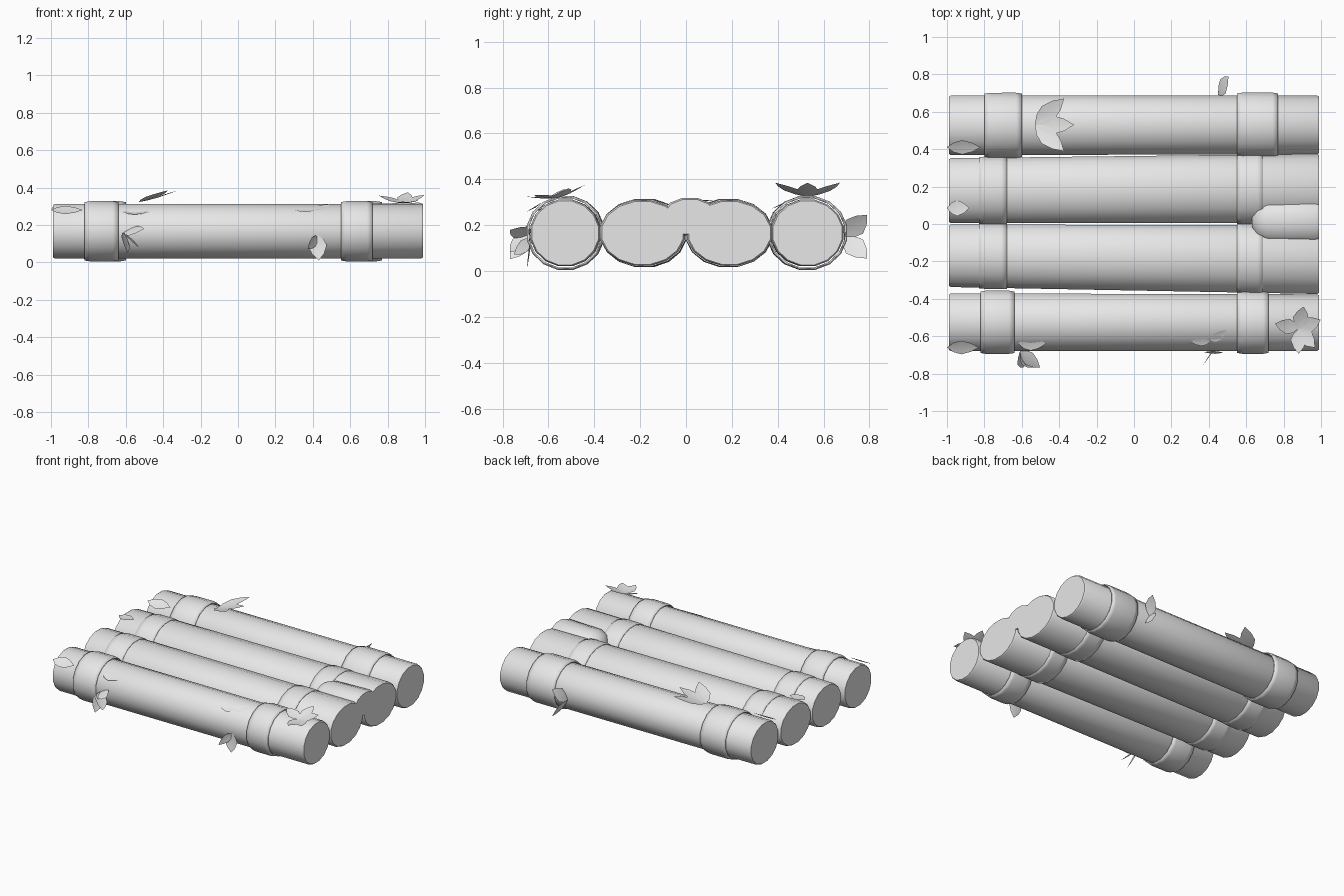
import bpy, bmesh, math
from mathutils import Vector

if "Cube" in bpy.data.objects:
    bpy.data.objects.remove(bpy.data.objects["Cube"])

grey = bpy.data.materials.new("plain grey")
grey.diffuse_color = (0.8, 0.8, 0.8, 1)
grey.use_nodes = True
grey.node_tree.nodes["Principled BSDF"].inputs["Base Color"].default_value = grey.diffuse_color


def finish(name, bm, angle=40):
    me = bpy.data.meshes.new(name)
    bm.to_mesh(me)
    bm.free()
    ob = bpy.data.objects.new(name, me)
    bpy.context.collection.objects.link(ob)
    me.materials.append(grey)
    bpy.ops.object.select_all(action='DESELECT')
    ob.select_set(True)
    bpy.context.view_layer.objects.active = ob
    bpy.ops.object.shade_smooth_by_angle(angle=math.radians(angle))
    return ob


def tube(name, stations, caps=True, n=16):
    """Loft ellipses along x; each station is (x, centre y, centre z, ry, rz)."""
    bm = bmesh.new()
    rings = []
    for x, cy, cz, ry, rz in stations:
        ring = []
        for i in range(n):
            a = 2 * math.pi * (i + 0.5) / n
            ring.append(bm.verts.new((x, cy + ry * math.cos(a), cz + rz * math.sin(a))))
        rings.append(ring)
    for r, s in zip(rings, rings[1:]):
        for i in range(n):
            j = (i + 1) % n
            bm.faces.new((r[i], r[j], s[j], s[i]))
    if caps:
        bm.faces.new(rings[0])
        bm.faces.new(rings[-1])
    bmesh.ops.recalc_face_normals(bm, faces=bm.faces)
    return finish(name, bm)


def banded_log(name, left, right, rz, left_band, right_band, grow):
    """Tapered log from (y, ry) at the left to (y, ry) at the right, with two wraps."""
    def at(x, k=1.0, g=0.0):
        t = (x + 1) / 2
        y = left[0] + (right[0] - left[0]) * t
        r = left[1] + (right[1] - left[1]) * t
        return (x, y, 0.166, r * k + g, rz * k + g)
    tube(name, [at(-0.99, 0.96), at(-0.98), at(0.98), at(0.99, 0.96)])
    for side, (a, b) in (("left", left_band), ("right", right_band)):
        band = tube(f"{name}_{side}_band",
                    [at(a, 1, grow * 0.7), at(a + 0.03, 1, grow),
                     at(b - 0.03, 1, grow), at(b, 1, grow * 0.7)], caps=False)
        band.modifiers.new("thickness", 'SOLIDIFY').thickness = 0.006


# Four logs side by side
banded_log("back_log", (0.527, 0.162), (0.53, 0.16), 0.148, (-0.80, -0.60), (0.55, 0.77), 0.016)
banded_log("inner_back_log", (0.178, 0.177), (0.19, 0.189), 0.145, (-0.83, -0.68), (0.55, 0.69), 0.006)
banded_log("inner_front_log", (-0.17, 0.17), (-0.19, 0.188), 0.145, (-0.83, -0.68), (0.55, 0.69), 0.006)
banded_log("front_log", (-0.525, 0.157), (-0.527, 0.154), 0.148, (-0.82, -0.64), (0.55, 0.72), 0.016)

# Short log stub lying in the middle groove
STUB = ((0.63, 0.25), (0.66, 0.7), (0.71, 0.93), (0.97, 1.0), (0.99, 0.92))
tube("log_stub", [(x, 0.017, 0.237, 0.125 * k, 0.085 * k) for x, k in STUB], n=12)


def leaf(name, b, d, width, facing):
    """Pointed leaf folded along its middle vein."""
    side = d.cross(facing).normalized()
    up = side.cross(d).normalized()
    bm = bmesh.new()
    profile = [(0, 0), (0.2, 0.34), (0.45, 0.5), (0.75, 0.32), (1, 0)]
    mid, left, right = [], [], []
    for f, w in profile:
        p = b + d * f
        m = bm.verts.new(p - up * 0.12 * width * w)
        mid.append(m)
        left.append(bm.verts.new(p + side * width * w) if w else m)
        right.append(bm.verts.new(p - side * width * w) if w else m)
    for i in range(len(profile) - 1):
        for e, flip in ((left, False), (right, True)):
            f = list(dict.fromkeys((mid[i], mid[i + 1], e[i + 1], e[i])))
            bm.faces.new(f[::-1] if flip else f)
    finish(name, bm)


def sprig(name, base, normal, angles, length, width, lift=0.0, twist=0.0):
    """Fan of leaves around a surface normal; angle 0 points along +x."""
    n = Vector(normal).normalized()
    u = Vector((1, 0, 0))
    v = n.cross(u)
    for i, deg in enumerate(angles, 1):
        a = math.radians(deg)
        d = (u * math.cos(a) + v * math.sin(a) + n * lift) * length
        leaf(f"{name}_{i}", Vector(base), d, width, n + u * twist)


# Leaves on top of the outer logs
sprig("top_back_leaf", (-0.53, 0.53, 0.322), (0, 0, 1), (42, 0, -42), 0.21, 0.10, lift=0.3)
sprig("right_end_leaf", (0.88, -0.56, 0.318), (0, -0.2, 1), (78, 165, 25, -90, -48), 0.13, 0.085, lift=0.25)
sprig("front_top_leaf", (0.41, -0.63, 0.28), (0, -0.5, 1), (180, 40), 0.11, 0.05)

# Single leaves at the left log ends
for y, z, tilt, size in ((0.41, 0.29, -0.5, 0.18), (0.085, 0.31, 0, 0.12), (-0.66, 0.28, -0.6, 0.17)):
    sprig("left_end_leaf", (-1.0, y, z), (0, tilt, 1), (0,), size, 0.085)

# Leaves hanging off the front and back sides
sprig("front_left_leaf", (-0.61, -0.68, 0.16), (0, -1, 0), (10, -45, -80), 0.11, 0.09, lift=0.8, twist=1.5)
sprig("front_left_flat_leaf", (-0.62, -0.64, 0.27), (0, -0.4, 1), (0,), 0.15, 0.08)
sprig("front_right_leaf", (0.42, -0.68, 0.15), (0, -1, 0), (-85,), 0.14, 0.10, lift=0.1)
sprig("front_right_side_leaf", (0.43, -0.67, 0.14), (0, -1, 0), (-130,), 0.09, 0.06, lift=0.9, twist=1.5)
sprig("back_right_leaf", (0.45, 0.69, 0.15), (0, 1, 0), (-60, 60), 0.11, 0.10, lift=0.9, twist=2.5)
